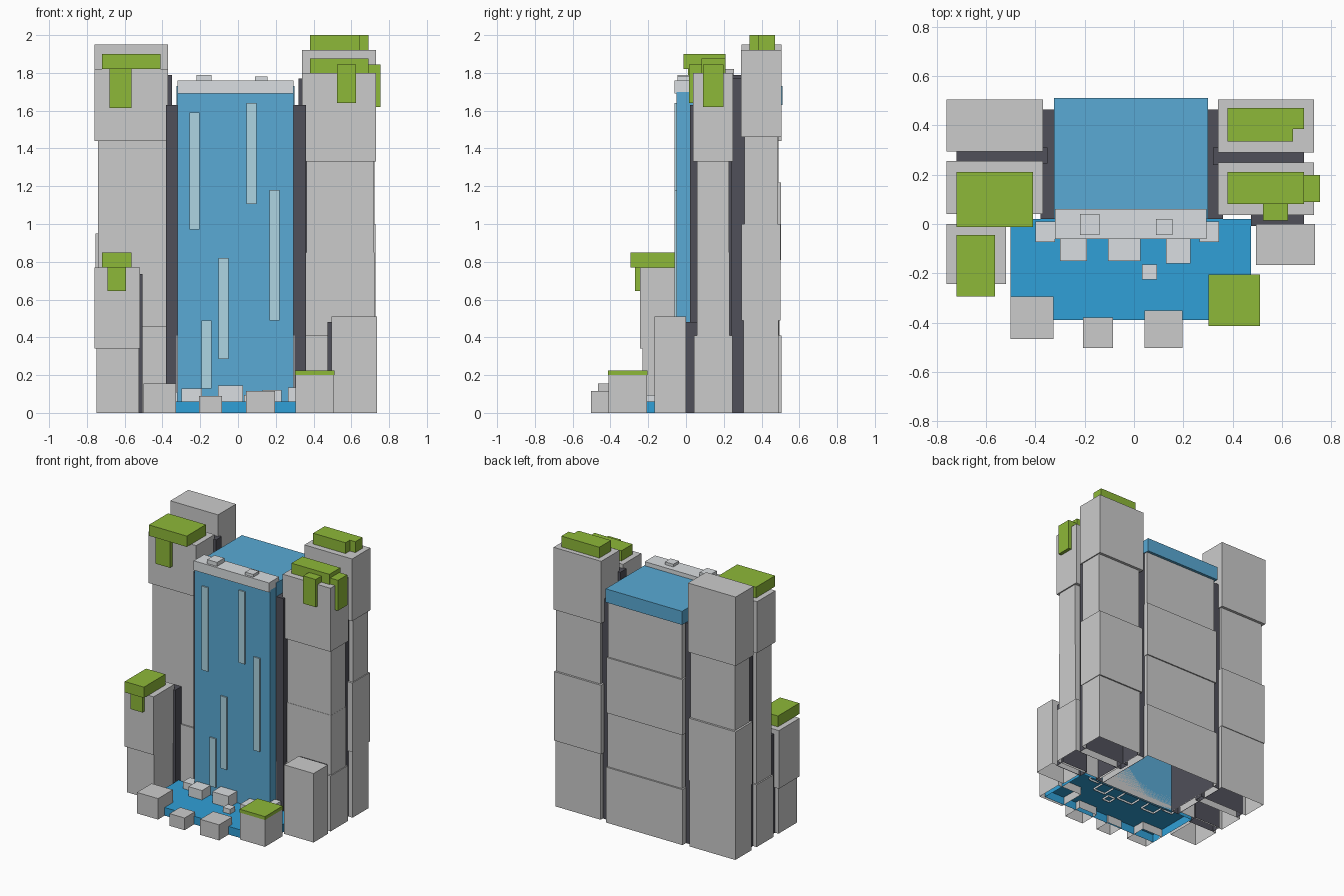
import bpy, bmesh


def mat(name, c):
    m = bpy.data.materials.new(name)
    m.diffuse_color = (*c, 1)
    return m


STONE = None
DARK = mat("dark_stone", (0.08, 0.08, 0.10))
WATER = mat("falling_water", (0.10, 0.40, 0.66))
POOL = mat("pool_water", (0.03, 0.35, 0.68))
STREAK = mat("streak", (0.42, 0.66, 0.76))
FOAM = mat("foam", (0.70, 0.73, 0.75))
GRASS = mat("grass", (0.27, 0.48, 0.04))


def boxes(name, material, items, open_bottom=False):
    """One object made of boxes (x0, x1, y0, y1, z0, z1); ground faces are left open."""
    bm = bmesh.new()
    for x0, x1, y0, y1, z0, z1 in items:
        lo = [bm.verts.new(p + (z0,)) for p in ((x0, y0), (x1, y0), (x1, y1), (x0, y1))]
        hi = [bm.verts.new((v.co.x, v.co.y, z1)) for v in lo]
        bm.faces.new(hi)
        for i in range(4):
            j = (i + 1) % 4
            bm.faces.new((lo[i], lo[j], hi[j], hi[i]))
        if z0 > 0.001 and not open_bottom:
            bm.faces.new(lo[::-1])
    me = bpy.data.meshes.new(name)
    bm.to_mesh(me)
    bm.free()
    ob = bpy.data.objects.new(name, me)
    bpy.context.collection.objects.link(ob)
    if material:
        me.materials.append(material)


def column(name, box, levels, insets):
    """Stack of stone blocks, each slightly inset from the full footprint."""
    x0, x1, y0, y1 = box
    boxes(name, STONE, [(x0 + d, x1 - d * 0.4, y0 + d, y1 - d, a, b)
                        for a, b, d in zip(levels, levels[1:], insets)])


# Cliff columns, bottom to top
column("left_back_column", (-0.76, -0.37, 0.295, 0.505), (0, 0.49, 0.95, 1.44, 1.95), (0.01, 0.005, 0.02, 0))
column("left_front_column", (-0.76, -0.37, 0.04, 0.255), (0, 0.46, 1.44, 1.82), (0.01, 0.02, 0))
column("right_back_column", (0.34, 0.73, 0.29, 0.505), (0, 0.49, 1.0, 1.46, 1.92), (0.015, 0.005, 0.02, 0))
column("right_front_column", (0.34, 0.73, 0.037, 0.25), (0, 0.41, 0.85, 1.33, 1.80), (0.005, 0.02, 0.022, 0))
column("left_low_column", (-0.76, -0.52, -0.243, 0.0), (0, 0.34, 0.77), (0.012, 0))
column("right_low_column", (0.495, 0.735, -0.167, 0.0), (0, 0.51), (0,))

# Rock wall behind the water
column("back_wall", (-0.325, 0.30, 0.02, 0.505), (0, 0.41, 0.81, 1.22, 1.63), (0, 0.012, 0.003, 0.015))

# Dark rock filling the gaps
boxes("dark_gap_rock", DARK, [
    (-0.72, -0.35, 0.245, 0.31, 0, 1.79),
    (0.32, 0.69, 0.24, 0.31, 0, 1.77),
    (-0.38, -0.32, 0.02, 0.465, 0, 1.63),
    (0.295, 0.36, 0.02, 0.465, 0, 1.63),
    (-0.72, -0.505, -0.01, 0.06, 0, 0.735),
    (0.475, 0.69, -0.008, 0.06, 0, 0.48),
])

# Water: river on top, falling sheet, pool
boxes("river_top", WATER, [(-0.325, 0.30, 0.02, 0.51, 1.63, 1.73)])
boxes("water_sheet", WATER, [(-0.32, 0.295, -0.05, 0.02, 0.04, 1.70)])
boxes("pool", POOL, [(-0.50, 0.475, -0.39, 0.02, 0, 0.06)])
boxes("water_streaks", STREAK, [(x, x + 0.052, -0.06, -0.045, a, b) for x, a, b in (
    (-0.257, 0.97, 1.59), (0.045, 1.105, 1.64), (0.167, 0.49, 1.18),
    (-0.103, 0.285, 0.82), (-0.193, 0.13, 0.49))])

# Foam at the lip and in the pool
boxes("lip_foam", FOAM, [
    (-0.32, 0.295, -0.06, 0.06, 1.69, 1.76),
    (-0.22, -0.14, -0.045, 0.04, 1.75, 1.79),
    (0.09, 0.157, -0.045, 0.02, 1.75, 1.78),
])
boxes("pool_foam", FOAM, [
    (-0.40, -0.32, -0.073, 0.01, 0.045, 0.11),
    (-0.30, -0.19, -0.15, -0.045, 0.045, 0.13),
    (-0.105, 0.027, -0.15, -0.045, 0.045, 0.145),
    (0.13, 0.23, -0.16, -0.045, 0.045, 0.12),
    (0.265, 0.345, -0.073, 0.01, 0.045, 0.135),
    (0.033, 0.093, -0.225, -0.165, 0.045, 0.095),
], open_bottom=True)

# Rocks round the pool
boxes("pool_rocks", STONE, [
    (-0.50, -0.327, -0.467, -0.295, 0, 0.155),
    (-0.207, -0.085, -0.503, -0.38, 0, 0.09),
    (0.043, 0.197, -0.503, -0.35, 0, 0.115),
    (0.305, 0.508, -0.41, -0.207, 0, 0.20),
])

# Grass caps with hanging tufts
boxes("left_grass", GRASS, [
    (-0.72, -0.41, -0.013, 0.21, 1.82, 1.90),
    (-0.68, -0.565, 0.01, 0.045, 1.615, 1.83),
])
boxes("low_grass", GRASS, [
    (-0.72, -0.563, -0.295, -0.045, 0.77, 0.85),
    (-0.69, -0.593, -0.27, -0.235, 0.645, 0.78),
])
boxes("right_front_grass", GRASS, [
    (0.38, 0.69, 0.082, 0.21, 1.80, 1.875),
    (0.523, 0.625, 0.015, 0.09, 1.64, 1.845),
    (0.685, 0.755, 0.09, 0.198, 1.62, 1.845),
])
boxes("right_back_grass", GRASS, [
    (0.38, 0.645, 0.335, 0.47, 1.92, 2.0),
    (0.64, 0.69, 0.385, 0.47, 1.92, 2.0),
])
boxes("rock_grass", GRASS, [(0.303, 0.51, -0.413, -0.205, 0.20, 0.225)])
